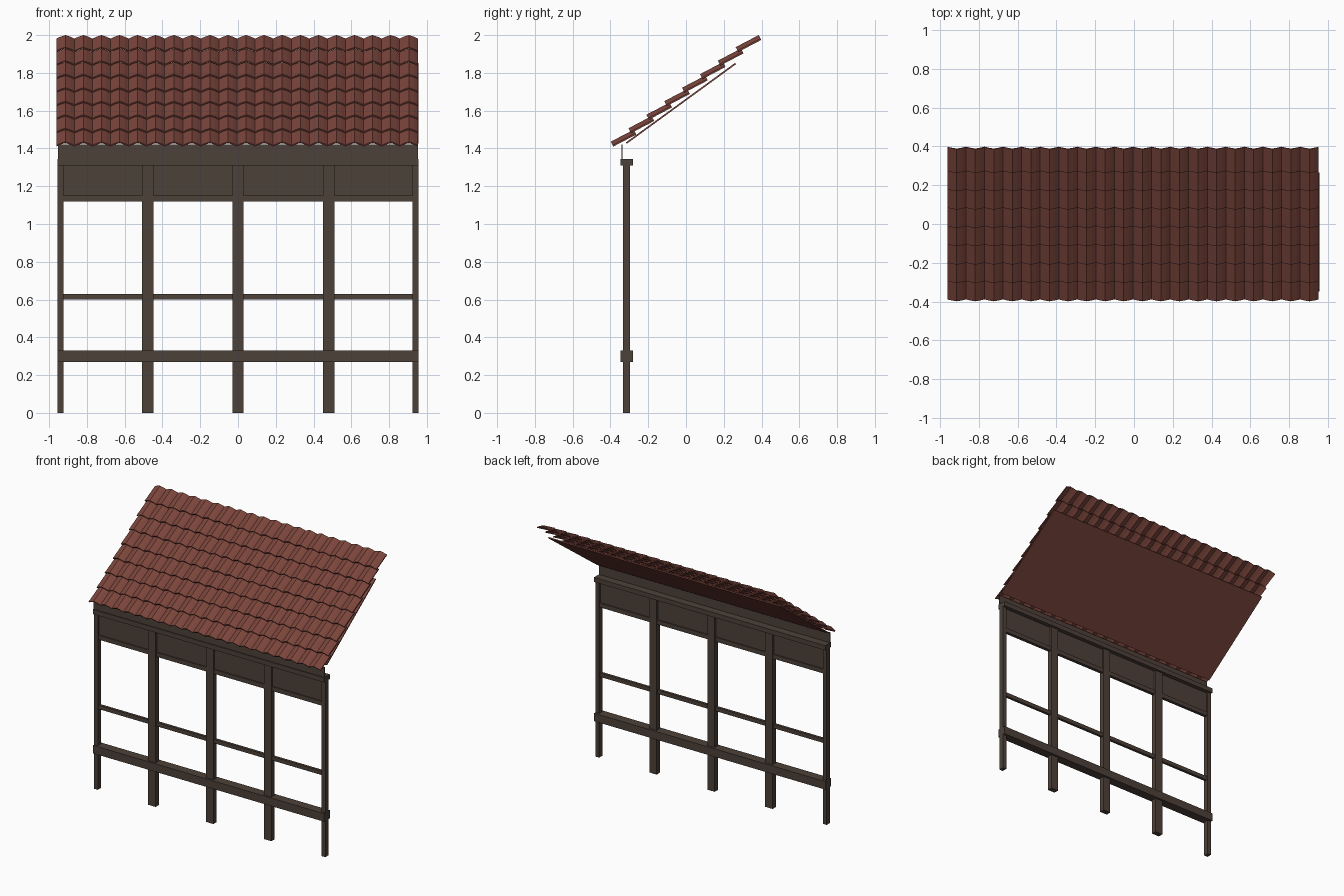
import bpy, bmesh
from math import atan2, sin, cos

if "Cube" in bpy.data.objects:
    bpy.data.objects.remove(bpy.data.objects["Cube"])

def material(name, rgb):
    m = bpy.data.materials.new(name)
    m.diffuse_color = (*rgb, 1)
    m.use_nodes = True
    m.node_tree.nodes["Principled BSDF"].inputs["Base Color"].default_value = m.diffuse_color
    return m

WOOD = material("dark_wood", (0.075, 0.053, 0.041))
CLAY = material("red_clay", (0.2, 0.06, 0.045))

def finish(name, bm, mat):
    bmesh.ops.recalc_face_normals(bm, faces=bm.faces)
    me = bpy.data.meshes.new(name)
    bm.to_mesh(me)
    bm.free()
    me.materials.append(mat)
    ob = bpy.data.objects.new(name, me)
    bpy.context.collection.objects.link(ob)
    return ob

def prism(bm, loop_yz, x0, x1):
    """Extrude a y-z outline along x."""
    a = [bm.verts.new((x0, y, z)) for y, z in loop_yz]
    b = [bm.verts.new((x1, y, z)) for y, z in loop_yz]
    n = len(a)
    bm.faces.new(a)
    bm.faces.new(b[::-1])
    for i in range(n):
        bm.faces.new((a[i], b[i], b[(i + 1) % n], a[(i + 1) % n]))

def box(name, x, y, z, mat=WOOD):
    bm = bmesh.new()
    prism(bm, [(y[0], z[0]), (y[1], z[0]), (y[1], z[1]), (y[0], z[1])], *x)
    return finish(name, bm, mat)

# Posts
for i, (x, w) in enumerate([(-.94, .03), (-.4775, .062), (0, .06), (.48, .06), (.94, .03)]):
    box(f"post_{i + 1}", (x - w / 2, x + w / 2), (-.334, -.296), (0, 1.325))

# Horizontal beams, rails and upper panel
box("lower_beam", (-.955, .955), (-.348, -.28), (.27, .33))
box("middle_rail", (-.94, .94), (-.325, -.305), (.6, .63))
box("upper_rail", (-.94, .94), (-.327, -.303), (1.12, 1.152))
box("upper_panel", (-.94, .94), (-.319, -.311), (1.15, 1.32))
box("top_beam", (-.955, .955), (-.348, -.28), (1.31, 1.345))
box("fascia_board", (-.953, .953), (-.342, -.336), (1.34, 1.42))

# Sloping board beneath the tiles
bm = bmesh.new()
prism(bm, [(-.313, 1.425), (.265, 1.846), (.26, 1.853), (-.318, 1.432)], -.955, .955)
finish("roof_underboard", bm, CLAY)

# Overlapping arched tiles, one arched shell per tile
COLS, ROWS, X0, X1 = 20, 8, -.962, .952
PITCH = (X1 - X0) / COLS
LEN_Y, LEN_Z = .122, .064
slope = atan2(LEN_Z, LEN_Y)
ARCH = [(0, 0), (.22, .011), (.5, .021), (.78, .011), (1, 0)]
THICK = .008
bm = bmesh.new()
for r in range(ROWS):
    y0, z0 = -.385 + .0945 * r, 1.41 + .0715 * r
    for c in range(COLS):
        rings = []
        for y, z in ((y0, z0), (y0 + LEN_Y, z0 + LEN_Z)):
            outline = ARCH + [(u, h + THICK) for u, h in reversed(ARCH)]
            rings.append([bm.verts.new((X0 + (c + u) * PITCH,
                                        y - h * sin(slope),
                                        z + h * cos(slope))) for u, h in outline])
        a, b = rings
        n = len(a)
        for i in range(n):
            bm.faces.new((a[i], a[(i + 1) % n], b[(i + 1) % n], b[i]))
        # end caps as quads between lower and upper curve
        for ring in rings:
            for i in range(len(ARCH) - 1):
                bm.faces.new((ring[i], ring[i + 1], ring[n - 2 - i], ring[n - 1 - i]))
finish("roof_tiles", bm, CLAY)
